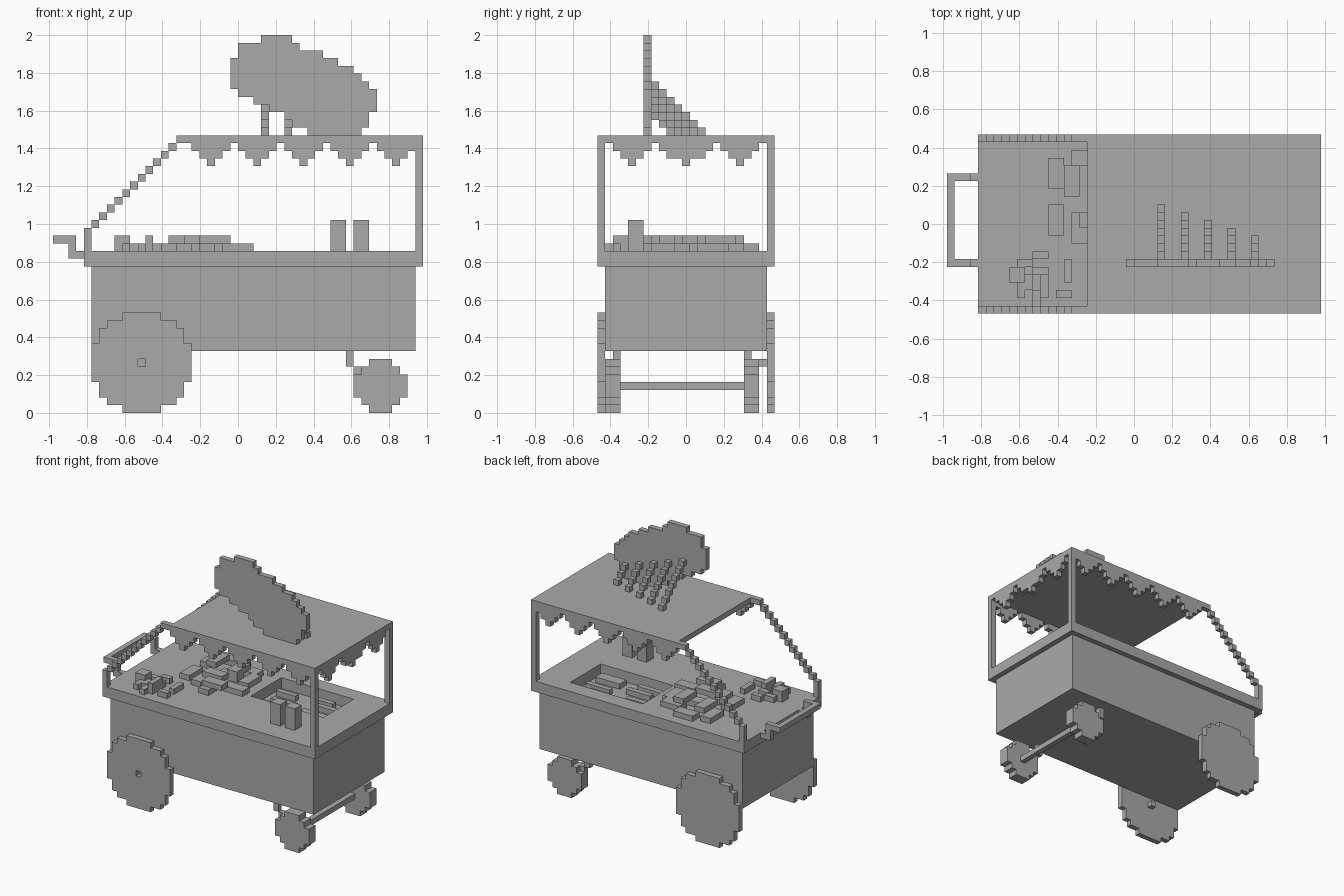
import bpy
import bmesh
from math import sqrt
from mathutils import Vector

# Everything sits on a block grid, UNIT is one block
UNIT = 2 / 49
ORIGIN = Vector((-24, -11.5, 0))

cube = bpy.data.objects.get("Cube")
if cube:
    bpy.data.objects.remove(cube, do_unlink=True)

grey = bpy.data.materials.new("plain_grey")
grey.use_nodes = True
grey.diffuse_color = (0.4, 0.4, 0.4, 1)
for node in grey.node_tree.nodes:
    if node.type == "BSDF_PRINCIPLED":
        node.inputs["Base Color"].default_value = grey.diffuse_color


def finish(name, bm):
    """Scale grid units to scene units and make the object."""
    for vert in bm.verts:
        vert.co = (vert.co + ORIGIN) * UNIT
    bmesh.ops.recalc_face_normals(bm, faces=bm.faces)
    mesh = bpy.data.meshes.new(name)
    bm.to_mesh(mesh)
    bm.free()
    mesh.materials.append(grey)
    obj = bpy.data.objects.new(name, mesh)
    bpy.context.scene.collection.objects.link(obj)
    return obj


def boxes(name, items):
    """One object from boxes given as (x0, x1, y0, y1, z0, z1)."""
    bm = bmesh.new()
    for x0, x1, y0, y1, z0, z1 in items:
        low, high = Vector((x0, y0, z0)), Vector((x1, y1, z1))
        made = bmesh.ops.create_cube(bm, size=1)["verts"]
        for vert in made:
            vert.co = (low + high) / 2 + vert.co * (high - low)
    return finish(name, bm)


def stepped(name, rows, base, start, thick, along_y=False):
    """Extruded outline of stacked rows, each row being (from, to)."""
    right, left = [], []
    for n, (a, b) in enumerate(rows):
        right += [(b, base + n), (b, base + n + 1)]
        left += [(a, base + n), (a, base + n + 1)]
    bm = bmesh.new()
    verts = []
    for u, z in right + left[::-1]:
        verts.append(bm.verts.new((start, u, z) if along_y else (u, start, z)))
    face = bm.faces.new(verts)
    grown = bmesh.ops.extrude_face_region(bm, geom=[face])["geom"]
    shift = Vector((thick, 0, 0)) if along_y else Vector((0, thick, 0))
    bmesh.ops.translate(
        bm, vec=shift, verts=[g for g in grown if isinstance(g, bmesh.types.BMVert)])
    return finish(name, bm)


def cut(target, box):
    """Cut a box out of the target for good."""
    cutter = boxes("cutter", [box])
    cutter.hide_render = True
    mod = target.modifiers.new("cut", "BOOLEAN")
    mod.operation = "DIFFERENCE"
    mod.solver = "EXACT"
    mod.object = cutter
    graph = bpy.context.evaluated_depsgraph_get()
    mesh = bpy.data.meshes.new_from_object(target.evaluated_get(graph))
    target.modifiers.clear()
    target.data = mesh
    bpy.data.objects.remove(cutter, do_unlink=True)


def disc(name, cx, radius, y, thick):
    """Blocky wheel standing on the ground."""
    rows = []
    for d in range(-radius, radius + 1):
        half = int(sqrt((radius + 0.5) ** 2 - d * d))
        rows.append((cx - half, cx + half + 1))
    return stepped(name, rows, 0, y, thick)


# Body and counter with a sunken tray
boxes("cart_body", [(5, 47, 1, 22, 8, 19)])
counter = boxes("counter", [(4, 48, 0, 23, 19, 21)])
cut(counter, (27, 42, 11, 20, 18.9, 22))
boxes("tray_slats", [(28, 33, 12, 13, 19, 20), (29, 34, 14, 15, 19, 20),
                     (28, 32, 17, 18, 19, 20), (36, 41, 12, 14, 19, 20),
                     (36, 41, 16, 17, 19, 20), (35, 39, 18, 19, 19, 20)])

# Large wheels, the front one with a pierced hub
front_wheel = disc("large_wheel_front", 11, 6, 0, 1)
cut(front_wheel, (11, 12, -1, 2, 6, 7))
disc("large_wheel_back", 11, 6, 22, 1)
boxes("wheel_hubs", [(11, 12, y, y + 1, 6, 7) for y in (1, 21)])

# Small wheels, their brackets and axle
for side, y in (("front", 1), ("back", 19)):
    disc("small_wheel_" + side, 42, 3, y, 2)
    bracket = [(38, 39, 6, 8), (39, 40, 5, 6), (40, 41, 4, 5)]
    boxes("wheel_bracket_" + side,
          [(a, b, y + 1 - (y > 9), y + 2 - (y > 9), c, d) for a, b, c, d in bracket])
boxes("axle", [(42, 43, 3, 19, 3, 4)])

# Push handle
handle = [(0, 1, 6, 18, 22, 23)]
for y in (6, 17):
    handle += [(1, 3, y, y + 1, 22, 23), (2, 3, y, y + 1, 20, 22), (3, 4, y, y + 1, 20, 21)]
boxes("push_handle", handle)

# Roof, posts and stepped struts
boxes("roof", [(18, 48, 0, 23, 35, 36)])
for side, y in (("front", 0), ("back", 22)):
    boxes("roof_rail_" + side, [(16, 18, y, y + 1, 35, 36)])
    boxes("roof_post_" + side, [(47, 48, y, y + 1, 21, 35)])
    strut = [(4, 5, y, y + 1, 21, 24)]
    strut += [(5 + n, 6 + n, y, y + 1, 24 + n, 25 + n) for n in range(11)]
    boxes("slanted_strut_" + side, strut)
    # Scalloped valance along the long sides
    for c in range(20, 45, 6):
        stepped("valance_" + side, [(c - n, c + n + 1) for n in range(3)], 32, y, 1)

# Valance along the end
for c, halves in ((4, (0, 1, 2)), (11, (0, 2, 3)), (18, (0, 1, 2))):
    stepped("valance_end", [(c - h, c + h + 1) for h in halves], 32, 47, 1, along_y=True)

# Tilted oval sign and its diagonal braces
sign_rows = [(33, 40), (31, 41), (30, 41), (28, 42), (26, 42), (24, 42), (23, 41),
             (23, 40), (23, 39), (23, 37), (24, 35), (24, 32), (27, 31)]
stepped("oval_sign", sign_rows, 36, 6, 1)
for n in range(5):
    x, count = 27 + 3 * n, 7 - n
    boxes("sign_brace", [(x, x + 1, 7 + s, 8 + s, 35 + count - s, 36 + count - s)
                         for s in range(count)])

# Two tall boxes on the counter
boxes("tall_boxes", [(x, x + 2, 4, 6, 21, 25) for x in (36, 39)])

# Small goods, given as corner, size and height
small = [(8, 4, 2, 2, 2), (9, 6, 2, 1, 1), (11, 7, 2, 1, 1), (10, 3, 1, 2, 1),
         (9, 2, 1, 2, 1), (12, 2, 1, 3, 2), (11, 1, 1, 2, 1), (15, 5, 1, 2, 1),
         (14, 2, 2, 1, 1), (15, 4, 1, 1, 1), (11, 5, 2, 1, 1)]
boxes("small_goods", [(x, x + w, y, y + d, 21, 21 + h) for x, y, w, d, h in small])

# Loose stack of bricks, given as corner, level and direction
bricks = [(13, 16, 0, 0), (13, 10, 0, 0), (16, 19, 0, 1), (16, 9, 0, 0),
          (18, 14, 0, 1), (20, 17, 0, 1), (19, 7, 0, 0), (22, 10, 0, 1),
          (23, 13, 0, 0), (15, 15, 1, 0), (17, 11, 1, 1), (20, 14, 1, 0),
          (19, 8, 1, 1)]
boxes("brick_stack", [(x, x + (4 if turn else 2), y, y + (2 if turn else 4),
                       21 + level, 22 + level) for x, y, level, turn in bricks])
